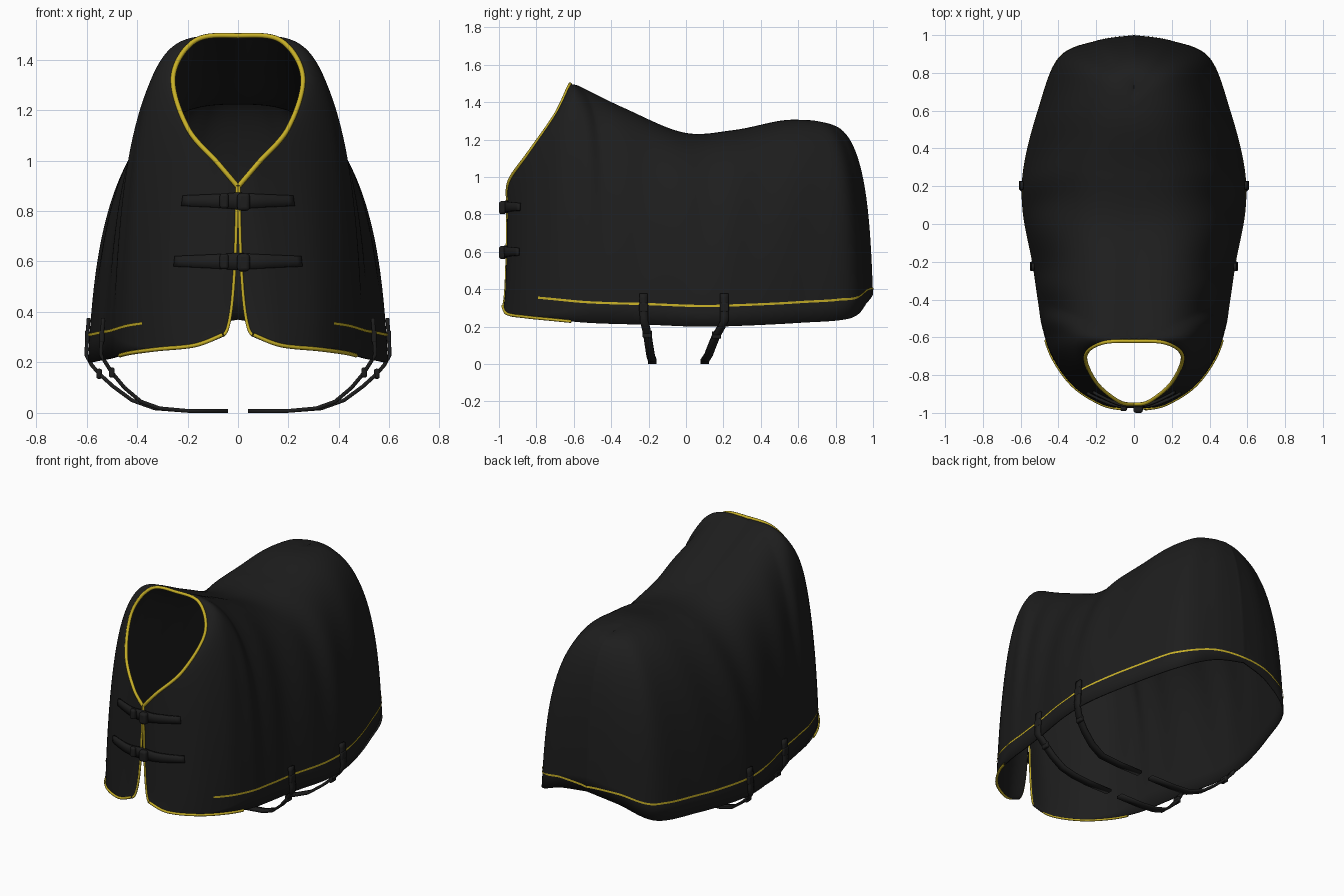
import bpy
import math
from mathutils import Vector

cube = bpy.data.objects.get("Cube")
if cube:
    bpy.data.objects.remove(cube, do_unlink=True)


def material(name, colour, roughness):
    mat = bpy.data.materials.new(name)
    mat.use_nodes = True
    mat.diffuse_color = colour
    bsdf = mat.node_tree.nodes["Principled BSDF"]
    bsdf.inputs["Base Color"].default_value = colour
    bsdf.inputs["Roughness"].default_value = roughness
    return mat


BLACK = material("black cloth", (0.0125, 0.0125, 0.0125, 1), 0.8)
YELLOW = material("yellow binding", (0.57, 0.43, 0.02, 1), 0.7)

# Drape stations from the chest opening round to the tail:
# top edge point, hem point, fullness of the drop between them
STATIONS = [
    ((.004, -.955, .9), (.06, -.98, .31), .5),
    ((.08, -.94, .99), (.17, -.955, .268), .9),
    ((.2, -.84, 1.13), (.32, -.86, .252), 1.5),
    ((.257, -.7, 1.33), (.43, -.71, .237), 2.1),
    ((.17, -.63, 1.475), (.485, -.55, .222), 2.6),
    ((0, -.62, 1.495), (.51, -.4, .215), 2.8),
    ((0, -.35, 1.37), (.54, -.2, .21), 2.8),
    ((0, -.02, 1.238), (.59, .07, .2), 2.8),
    ((0, .25, 1.25), (.585, .3, .205), 2.8),
    ((0, .5, 1.3), (.51, .6, .22), 2.8),
    ((0, .62, 1.305), (.4, .88, .245), 2.9),
    ((0, .68, 1.295), (.2, .97, .33), 3),
    ((0, .7, 1.287), (0, 1, .37), 3.1),
]
LAST = len(STATIONS) - 1
WITHERS = 5
FLARE = 0.12
TABLE = [list(top) + list(hem) + [full] for top, hem, full in STATIONS]


def station(u):
    """Smoothly interpolated top point, hem point and fullness."""
    i = min(int(u), LAST - 1)
    f = u - i
    rows = [list(TABLE[min(max(k, 0), LAST)]) for k in range(i - 1, i + 3)]
    # The top edge turns from neckline to spine at the withers
    if i == WITHERS - 1:
        rows[3][:3] = [-rows[1][0], rows[1][1], rows[1][2]]
    elif i == WITHERS:
        rows[0][:3] = [2 * p - q for p, q in zip(rows[1][:3], rows[2][:3])]
    out = []
    for a, b, c, d in zip(*rows):
        out.append(b + f / 2 * (c - a + f * (2*a - 5*b + 4*c - d + f * (3*(b - c) + d - a))))
    top, hem = Vector(out[:3]), Vector(out[3:6])
    top.x, hem.x = max(top.x, 0), max(hem.x, 0)
    return top, hem, out[6]


def drape(u, v):
    """Point on the left half of the cloth, v running from top edge to hem."""
    top, hem, full = station(u)
    t = v * math.pi / 2
    drop = 1 - max(math.cos(t), 0) ** (2 / full)
    out = (1 - FLARE) * math.sin(t) ** (2 / full) + FLARE * drop
    fold = math.sin(u * 5.5 + 4 * v) * math.sin(math.pi * v) * math.sin(math.pi * u / LAST)
    out *= 1 + 0.015 * fold
    p = top.lerp(hem, out)
    p.z = top.z + (hem.z - top.z) * drop
    return p


def on_cloth(u, z, lift=0.0):
    """Point on the cloth at height z, lifted off along the normal."""
    top, hem, full = station(u)
    left = min(max((z - hem.z) / (top.z - hem.z), 0), 1)
    v = math.acos(left ** (full / 2)) * 2 / math.pi
    e = 0.02
    along = drape(min(u + e, LAST), v) - drape(max(u - e, 0), v)
    down = drape(u, min(v + e, 1)) - drape(u, max(v - e, 0))
    return drape(u, v) + down.cross(along).normalized() * lift


def sheet(name, rows, mat, thickness=0.0, offset=0.0, mirror=True):
    """Smooth grid of points, optionally mirrored and thickened."""
    n = len(rows[0])
    verts = [p for row in rows for p in row]
    faces = [(i*n + j, i*n + j + 1, (i+1)*n + j + 1, (i+1)*n + j)
             for i in range(len(rows) - 1) for j in range(n - 1)]
    mesh = bpy.data.meshes.new(name)
    mesh.from_pydata(verts, [], faces)
    mesh.materials.append(mat)
    obj = bpy.data.objects.new(name, mesh)
    bpy.context.collection.objects.link(obj)
    for poly in mesh.polygons:
        poly.use_smooth = True
    if mirror:
        mod = obj.modifiers.new("mirror", 'MIRROR')
        mod.merge_threshold = 0.0005
    if thickness:
        mod = obj.modifiers.new("thickness", 'SOLIDIFY')
        mod.thickness = thickness
        mod.offset = offset


def piping(name, path, radius):
    """Round yellow binding along an edge, on both sides."""
    curve = bpy.data.curves.new(name, 'CURVE')
    curve.dimensions = '3D'
    curve.bevel_depth = radius
    curve.bevel_resolution = 2
    curve.materials.append(YELLOW)
    for side in (1, -1):
        spline = curve.splines.new('POLY')
        spline.points.add(len(path) - 1)
        for point, p in zip(spline.points, path):
            point.co = (p.x * side, p.y, p.z, 1)
    obj = bpy.data.objects.new(name, curve)
    bpy.context.collection.objects.link(obj)


def block(name, centre, size):
    """Rounded black buckle block."""
    bpy.ops.mesh.primitive_cube_add(size=1, location=centre)
    obj = bpy.context.object
    obj.name = name
    obj.scale = size
    bpy.ops.object.transform_apply(location=False, rotation=False, scale=True)
    obj.data.materials.append(BLACK)
    mod = obj.modifiers.new("bevel", 'BEVEL')
    mod.width = min(size) * 0.35
    mod.segments = 3
    bpy.ops.object.shade_smooth_by_angle()


def span(a, b, count):
    return [a + (b - a) * k / count for k in range(count + 1)]


# Main cloth
sheet("rug_body", [[drape(u, v) for v in span(0, 1, 56)] for u in span(0, LAST, 144)],
      BLACK, thickness=0.008, offset=-1)

# Bindings on the neckline, chest opening and front hem
piping("neck_binding", [drape(u, 0) for u in span(0, WITHERS, 60)], 0.01)
piping("chest_binding", [drape(0, v) for v in span(0, 1, 40)], 0.0065)
piping("front_hem_binding", [drape(u, 1) for u in span(0, 3.6, 40)], 0.008)

# Thin stripe above the hem
stripe = []
for u in span(2.5, LAST, 120):
    rear = min(max((u - 9.8) / (LAST - 9.8), 0), 1)
    z = station(u)[1].z + 0.11 - 0.08 * rear
    stripe.append([on_cloth(u, z + dz, 0.004) for dz in (0.006, -0.006)])
sheet("hem_stripe", stripe, YELLOW)

# Chest closures: a tapered tab across the opening with a buckle
for label, z in (("upper", 0.84), ("lower", 0.6)):
    half = []
    for u in span(0, 1.7, 16):
        w = 0.034 - 0.008 * u
        half.append([on_cloth(u, z + dz, 0.007) for dz in (w, 0, -w)])
    flipped = [[Vector((-p.x, p.y, p.z)) for p in row] for row in reversed(half)]
    sheet(label + "_chest_tab", flipped + half, BLACK, 0.014, mirror=False)
    block(label + "_chest_buckle", (0.022, -0.98, z - 0.004), (0.05, 0.04, 0.07))
    block(label + "_chest_loop", (-0.055, -0.976, z), (0.035, 0.03, 0.06))

# Belly straps hanging from the hem and sweeping in underneath
STRAPS = {
    "front": (5.9, -0.23, -0.18, [(.525, .2), (.5, .16), (.45, .1), (.385, .045), (.31, .018)]),
    "rear": (7.6, 0.2, 0.1, [(.58, .19), (.55, .155), (.495, .105), (.42, .05), (.33, .018)]),
}
for label, (u, y_top, y_end, bends) in STRAPS.items():
    path = [on_cloth(u, z, 0.009) for z in span(0.375, 0.23, 6)]
    start = path[-1].y
    path += [Vector((x, start + (y_end - start) * (k + 1) / len(bends), z))
             for k, (x, z) in enumerate(bends)]
    path += [Vector((x, y_end, 0.008)) for x in (0.2, 0.04)]
    across = Vector((0, 0.022, 0))
    sheet(label + "_belly_strap", [[p - across, p + across] for p in path], BLACK, 0.015)
    for side, word in ((1, "left"), (-1, "right")):
        x, z = bends[1]
        y = start + (y_end - start) * 0.4
        block(f"{label}_{word}_strap_buckle", (x * side, y, z), (0.022, 0.05, 0.04))
        top = path[3]
        block(f"{label}_{word}_strap_anchor", (top.x * side, top.y, top.z), (0.02, 0.048, 0.05))
